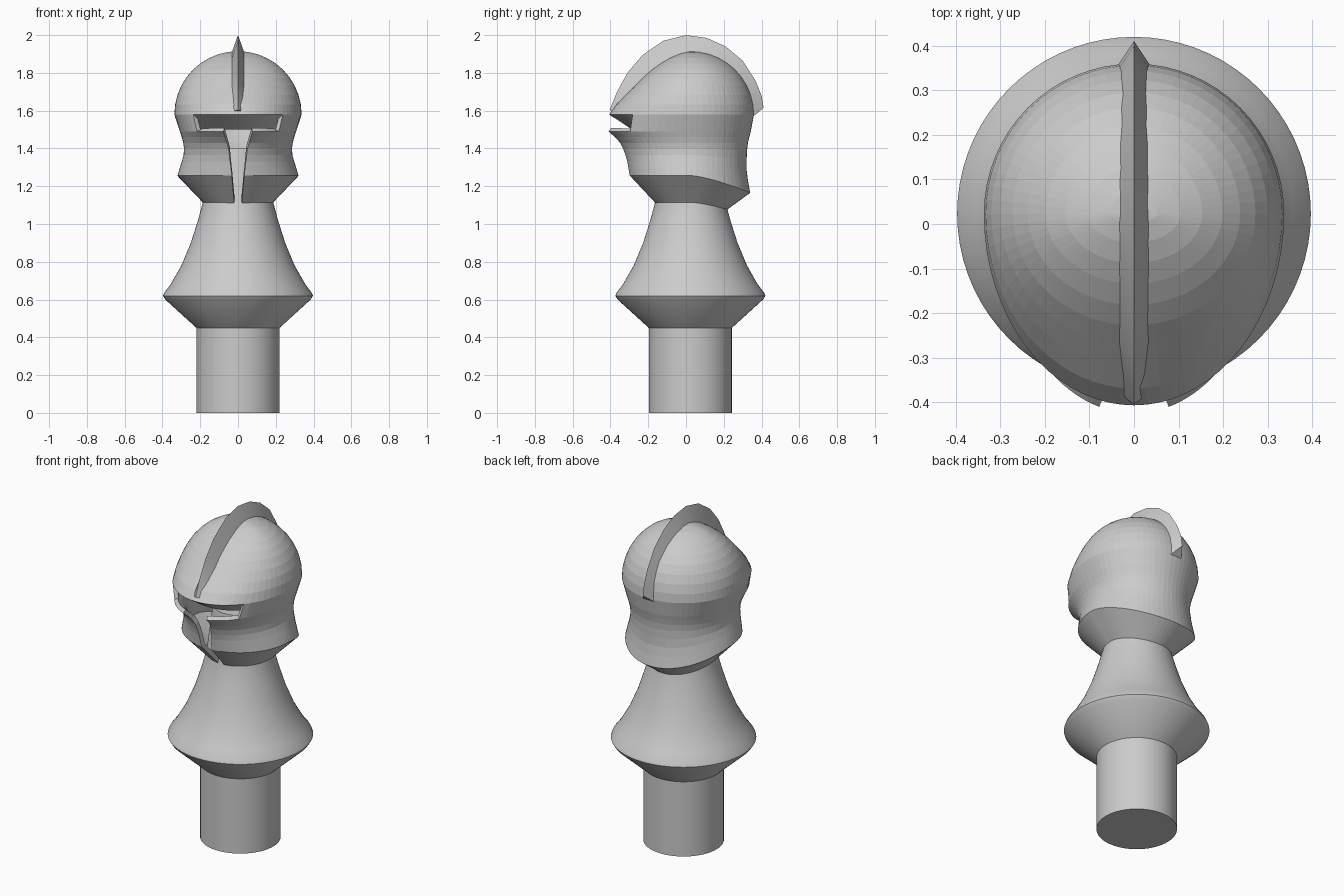
import bpy, bmesh, math

cube = bpy.data.objects.get("Cube")
if cube:
    bpy.data.objects.remove(cube)

YC = 0.023          # axis of the turned base and helmet
SLIT = 0.78         # angle where the eye slit ends
FRONT, SIDE = 9, 24  # columns per half, in front of and behind the slit end

grey = bpy.data.materials.new("plain grey")
grey.use_nodes = True
grey.diffuse_color = (0.6, 0.6, 0.6, 1)
grey.node_tree.nodes["Principled BSDF"].inputs["Base Color"].default_value = (0.6, 0.6, 0.6, 1)


def add_object(name, bm, smooth_angle=None):
    mesh = bpy.data.meshes.new(name)
    bm.to_mesh(mesh)
    bm.free()
    mesh.materials.append(grey)
    obj = bpy.data.objects.new(name, mesh)
    bpy.context.collection.objects.link(obj)
    if smooth_angle:
        bpy.ops.object.select_all(action='DESELECT')
        obj.select_set(True)
        bpy.context.view_layer.objects.active = obj
        bpy.ops.object.shade_smooth_by_angle(angle=math.radians(smooth_angle))
    return obj


def lerp(points, z):
    """Piecewise linear value at z for (z, value) points in rising z."""
    for (z0, v0), (z1, v1) in zip(points, points[1:]):
        if z <= z1:
            return v0 + (v1 - v0) * max(0, (z - z0) / (z1 - z0))
    return points[-1][1]


def half_ring(bm, z, rx, front, back, drop=0, gap=0):
    """Right half of an egg-shaped ring, from front to back."""
    start = math.asin(min(1, gap / rx)) if rx else 0
    angles = [start + (SLIT - start) * i / FRONT for i in range(FRONT)]
    angles += [SLIT + (math.pi - SLIT) * i / SIDE for i in range(SIDE + 1)]
    ring = []
    for t in angles:
        c = math.cos(t)
        y = YC - c * (front if c > 0 else back)
        ring.append(bm.verts.new((rx * math.sin(t), y, z - drop * max(0, -c) ** 1.4)))
    return ring


def bridge(bm, upper, lower, first=0, last=FRONT + SIDE):
    for j in range(first, last):
        bm.faces.new((upper[j], lower[j], lower[j + 1], upper[j + 1]))


def mirror(obj):
    mod = obj.modifiers.new("mirror", 'MIRROR')
    mod.use_clip = True
    mod.merge_threshold = 0.0005


# Turned base: peg, flange and neck reaching up into the helmet
bm = bmesh.new()
profile = [(0, 0), (.22, 0), (.22, .45), (.385, .6), (.397, .62), (.39, .637), (.357, .68),
           (.3, .78), (.25, .9), (.212, 1.02), (.185, 1.12), (.15, 1.4), (0, 1.4)]
verts = [bm.verts.new((r, YC, z)) for r, z in profile]
edges = [bm.edges.new(pair) for pair in zip(verts, verts[1:])]
bmesh.ops.spin(bm, geom=verts + edges, cent=(0, YC, 0), axis=(0, 0, 1),
               angle=math.tau, steps=72)
bmesh.ops.remove_doubles(bm, verts=bm.verts, dist=0.0005)
bmesh.ops.recalc_face_normals(bm, faces=bm.faces)
add_object("turned_base", bm, 25)

# Helmet shell: domed skull, eye slit, and cheeks parted down the middle
DOME_FRONT = [(1.58, .43), (1.6, .423), (1.65, .375), (1.7, .325), (1.8, .228),
              (1.87, .13), (1.905, .05), (1.915, 0)]
bm = bmesh.new()
rings = []
for i in range(11):
    a = math.radians(90 - 9 * i)
    z, r = 1.58 + .335 * math.sin(a), .337 * math.cos(a)
    rings.append(half_ring(bm, z, r if i else 0, lerp(DOME_FRONT, z) if i else 0, r if i else 0))
for upper, lower in zip(rings, rings[1:]):
    bridge(bm, upper, lower)
brim = rings[-1]

GAP = [(1.11, .02), (1.26, .033), (1.4, .05), (1.49, .078)]
cheeks = [(1.49, .308, .448, .32, 0), (1.46, .298, .41, .312, 0), (1.43, .290, .38, .305, 0),
          (1.4, .286, .362, .30, .01), (1.365, .288, .348, .298, .025),
          (1.33, .298, .337, .298, .045), (1.295, .309, .33, .305, .065),
          (1.257, .32, .323, .317, .092), (1.11, .182, .185, .187, .04)]
previous = brim
for k, (z, rx, front, back, drop) in enumerate(cheeks):
    ring = half_ring(bm, z, rx, front, back, drop, lerp(GAP, z))
    bridge(bm, previous, ring, first=0 if k else FRONT)
    previous = ring
bmesh.ops.remove_doubles(bm, verts=bm.verts, dist=0.0005)
helmet = add_object("helmet_shell", bm)
mirror(helmet)
solid = helmet.modifiers.new("thickness", 'SOLIDIFY')
solid.thickness = 0.025
solid.offset = -1

# Sloping underside of the brim above the slit
bm = bmesh.new()
outer = half_ring(bm, 1.579, .336, .428, .33)
inner = half_ring(bm, 1.5, .28, .308, .3)
bridge(bm, outer, inner, 0, FRONT)
bmesh.ops.delete(bm, geom=[v for v in bm.verts if not v.link_faces], context='VERTS')
mirror(add_object("brim_underside", bm))

# Crest: wedge-shaped ridge over the skull, sharp along the top
bm = bmesh.new()
foot = [(-.385, 1.595), (-.33, 1.66), (-.26, 1.73), (-.18, 1.80), (-.09, 1.865), (0, 1.9),
        (.09, 1.895), (.17, 1.865), (.25, 1.80), (.31, 1.72), (.345, 1.64), (.357, 1.57)]
ridge = [(-.404, 1.605), (-.365, 1.70), (-.31, 1.80), (-.23, 1.895), (-.12, 1.97), (0, 2.0),
         (.11, 1.985), (.21, 1.94), (.30, 1.865), (.37, 1.755), (.4, 1.68), (.411, 1.615)]
sections = []
for (fy, fz), (ry, rz) in zip(foot, ridge):
    w = .028 if fy < -.3 else .036
    sections.append([bm.verts.new(p) for p in ((-w, fy, fz), (0, ry, rz), (w, fy, fz))])
for a, b in zip(sections, sections[1:]):
    for i in range(3):
        bm.faces.new((a[i], a[(i + 1) % 3], b[(i + 1) % 3], b[i]))
bm.faces.new(sections[0])
bm.faces.new(sections[-1])
bmesh.ops.recalc_face_normals(bm, faces=bm.faces)
add_object("crest", bm, 30)
